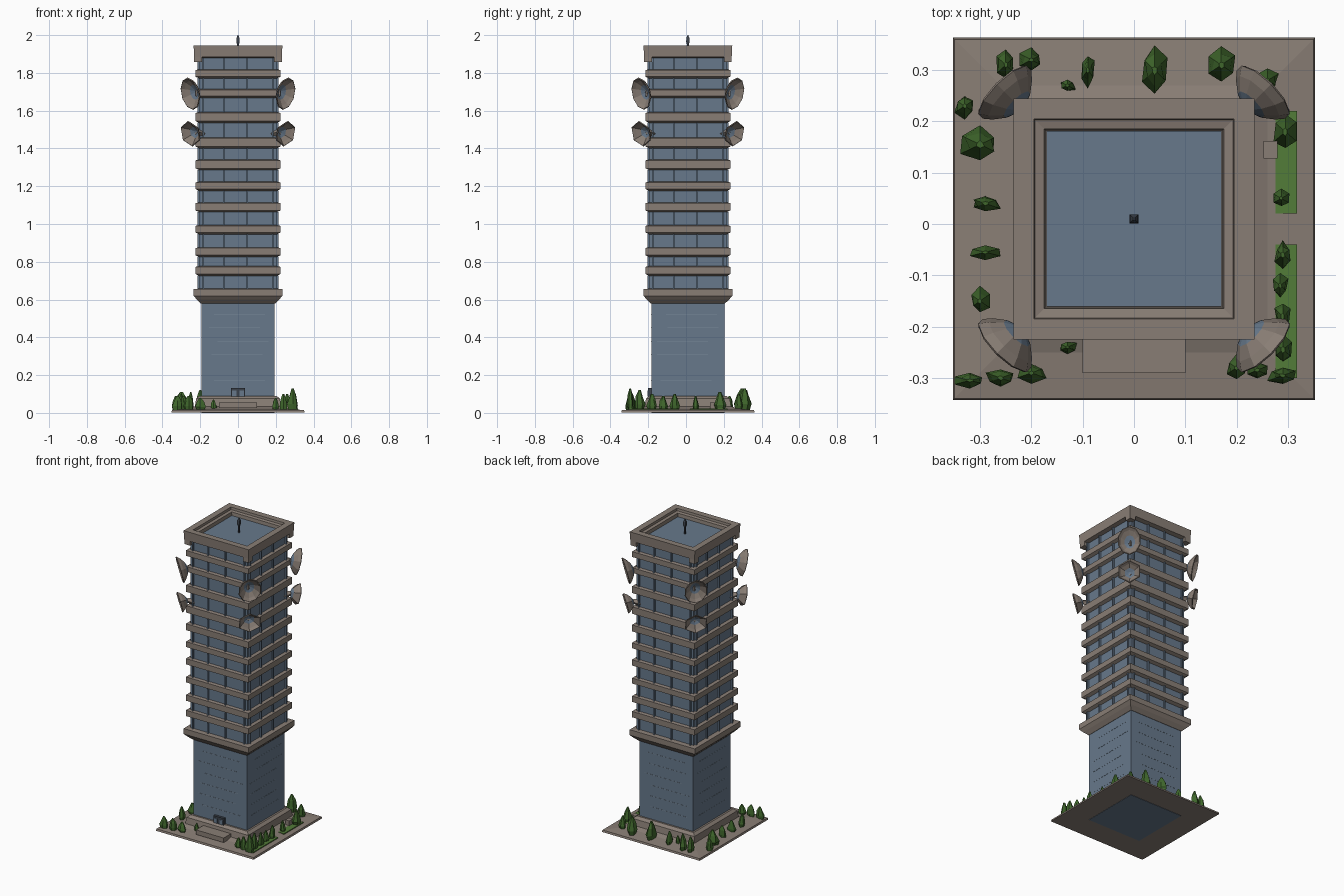
import bpy, bmesh, math, random
from mathutils import Vector, Matrix

if "Cube" in bpy.data.objects:
    bpy.data.objects.remove(bpy.data.objects["Cube"])

random.seed(4)
CY = 0.01  # tower centre in y


def material(name, r, g, b):
    m = bpy.data.materials.new(name)
    m.diffuse_color = (r, g, b, 1)
    m.use_nodes = True
    m.node_tree.nodes["Principled BSDF"].inputs["Base Color"].default_value = m.diffuse_color
    return m


CONCRETE = material("warm grey concrete", 0.25, 0.208, 0.178)
GLASS = material("blue glass", 0.135, 0.19, 0.26)
PALE = material("pale blue seam", 0.2, 0.26, 0.33)
DARK = material("dark metal", 0.045, 0.055, 0.07)
LEAF = material("leaf green", 0.05, 0.135, 0.025)
LAWN = material("lawn green", 0.085, 0.2, 0.04)


def finish(name, bm, mats, recalc=True):
    if recalc:
        bmesh.ops.recalc_face_normals(bm, faces=bm.faces)
    me = bpy.data.meshes.new(name)
    bm.to_mesh(me)
    bm.free()
    for m in mats:
        me.materials.append(m)
    ob = bpy.data.objects.new(name, me)
    bpy.context.collection.objects.link(ob)
    return ob


def add_loft(bm, profile, n=4, center=(0, CY), sx=1, sy=1, jitter=0.0):
    """Stack of n-sided rings from (half width, z) pairs, capped at both ends."""
    rings = []
    k = 1 / math.cos(math.pi / n)
    for h, z in profile:
        ring = []
        for i in range(n):
            a = 2 * math.pi * (i + 0.5) / n
            r = h * k * (1 + random.uniform(-jitter, jitter))
            ring.append(bm.verts.new((center[0] + r * sx * math.cos(a),
                                      center[1] + r * sy * math.sin(a), z)))
        rings.append(ring)
    for lo, hi in zip(rings, rings[1:]):
        for i in range(n):
            j = (i + 1) % n
            bm.faces.new((lo[i], lo[j], hi[j], hi[i]))
    bm.faces.new(rings[0][::-1])
    bm.faces.new(rings[-1])


def loft(name, profile, mat):
    bm = bmesh.new()
    add_loft(bm, profile)
    return finish(name, bm, [mat])


def add_box(bm, c, s, turn=0):
    """Box at c with size s, turned about the tower axis by quarter turns."""
    m = (Matrix.Translation((0, CY, 0)) @ Matrix.Rotation(turn * math.pi / 2, 4, 'Z')
         @ Matrix.Translation(c) @ Matrix.Diagonal((*s, 1)))
    bmesh.ops.create_cube(bm, size=1, matrix=m)


# Ground plate with slightly uneven edges, rising to a plinth
bm = bmesh.new()
add_loft(bm, [(0.353, 0.002), (0.35, 0.014), (0.26, 0.024), (0.228, 0.035),
              (0.222, 0.075), (0.205, 0.09)])
finish("ground_and_plinth", bm, [CONCRETE])
bm = bmesh.new()
add_box(bm, (0, -0.25, 0.04), (0.2, 0.1, 0.03))
finish("entrance_step", bm, [CONCRETE])

# Tower glass: lower shaft and upper floors
loft("lower_shaft", [(0.193, 0), (0.193, 0.6)], GLASS)
loft("upper_floors", [(0.205, 0.6), (0.205, 1.89)], GLASS)

# Collar above the shaft and floor bands
loft("collar", [(0.195, 0.578), (0.218, 0.6), (0.235, 0.62), (0.235, 0.655),
                (0.205, 0.658)], CONCRETE)
bands = [(0.735, 0.773), (0.835, 0.873), (0.955, 0.99), (1.072, 1.11), (1.185, 1.22),
         (1.295, 1.337), (1.41, 1.455), (1.545, 1.588), (1.677, 1.71), (1.78, 1.815)]
bm = bmesh.new()
for z0, z1 in bands:
    add_loft(bm, [(0.204, z0 - 0.01), (0.225, z0), (0.225, z1), (0.204, z1 + 0.004)])
finish("floor_bands", bm, [CONCRETE])

# Stepped roof parapet with dropped corners, and the roof deck inside
loft("roof_parapet", [(0.203, 1.878), (0.232, 1.885), (0.235, 1.945), (0.195, 1.945),
                      (0.193, 1.93), (0.175, 1.926), (0.172, 1.9)], CONCRETE)
bm = bmesh.new()
for t in range(4):
    add_box(bm, (0.211, 0.211, 1.875), (0.042, 0.042, 0.035), t)
finish("parapet_corners", bm, [CONCRETE])
loft("roof_deck", [(0.171, 1.895), (0.171, 1.905)], GLASS)

# Rooftop mast
bm = bmesh.new()
add_loft(bm, [(0.004, 1.9), (0.005, 1.95), (0.009, 1.965), (0.008, 1.985), (0.002, 2.0)])
finish("roof_mast", bm, [DARK])

# Window fins on each floor
bm = bmesh.new()
bottoms = [0.655] + [b[1] for b in bands]
tops = [b[0] - 0.008 for b in bands] + [1.88]
for z0, z1 in zip(bottoms, tops):
    for t in range(4):
        for x in (-0.185, -0.075, 0.05, 0.185):
            add_box(bm, (x, -0.207, (z0 + z1) / 2), (0.008, 0.016, z1 - z0), t)
finish("window_fins", bm, [GLASS])

# Thin seams on the lower shaft
bm = bmesh.new()
for t in range(4):
    for i in range(6):
        add_box(bm, (random.uniform(-0.03, 0.03), -0.193, 0.17 + 0.07 * i),
                (0.27, 0.002, 0.002), t)
finish("shaft_seams", bm, [PALE])

# Entrance
bm = bmesh.new()
add_box(bm, (0, -0.2, 0.108), (0.075, 0.02, 0.045))
finish("entrance_door", bm, [DARK])
bm = bmesh.new()
for x in (-0.02, 0.02):
    add_box(bm, (x, -0.211, 0.103), (0.024, 0.004, 0.03))
finish("entrance_glass", bm, [GLASS])


# Corner dishes: shallow bowls opening outward, tipped slightly down
def dish(name, sx, sy, z, rx, ry, n):
    bm = bmesh.new()
    rings = []
    for f, d in ((0.2, -0.045), (0.5, -0.035), (0.82, -0.016), (1.0, 0.0)):
        rings.append([bm.verts.new((rx * f * math.cos(2 * math.pi * (i + 0.5) / n),
                                    ry * f * math.sin(2 * math.pi * (i + 0.5) / n), d))
                      for i in range(n)])
    bm.faces.new(rings[0]).material_index = 1
    for k, (a, b) in enumerate(zip(rings, rings[1:])):
        for i in range(n):
            j = (i + 1) % n
            f = bm.faces.new((a[i], a[j], b[j], b[i]))
            f.material_index = 1 if k == 0 else 0
    axis = Vector((sx, sy, -0.35))
    m = Matrix.Translation((sx * 0.252, CY + sy * 0.247, z)) @ \
        axis.to_track_quat('Z', 'Y').to_matrix().to_4x4()
    bm.transform(m)
    ob = finish(name, bm, [CONCRETE, GLASS], recalc=False)
    s = ob.modifiers.new("thickness", 'SOLIDIFY')
    s.thickness = 0.006
    # Bracket back to the tower corner
    bm = bmesh.new()
    a = Vector((sx * 0.19, CY + sy * 0.19, z))
    b = m @ Vector((0, 0, -0.043))
    d = b - a
    bmesh.ops.create_cone(bm, cap_ends=True, segments=4, radius1=0.025, radius2=0.014,
                          depth=d.length, matrix=Matrix.Translation((a + b) / 2)
                          @ d.to_track_quat('Z', 'Y').to_matrix().to_4x4())
    finish(name + "_bracket", bm, [CONCRETE])


for sx in (-1, 1):
    for sy in (-1, 1):
        dish("upper_dish", sx, sy, 1.69, 0.07, 0.088, 10)
        dish("lower_dish", sx, sy, 1.478, 0.074, 0.07, 6)

# Lawns and a small planter box
bm = bmesh.new()
for y, l in ((0.12, 0.2), (-0.17, 0.26)):
    add_box(bm, (0.297, y - CY, 0.019), (0.042, l, 0.009))
finish("lawns", bm, [LAWN])
bm = bmesh.new()
add_box(bm, (0.266, 0.135, 0.035), (0.028, 0.034, 0.04))
finish("planter_box", bm, [CONCRETE])

# Shrubs: (x, y, height, x half width, y half width)
shrubs = [
    (-0.25, 0.31, 0.11, .016, .026), (-0.20, 0.32, 0.12, .02, .018),
    (-0.13, 0.27, 0.07, .014, .012), (-0.09, 0.30, 0.1, .012, .028),
    (0.04, 0.30, 0.13, .022, .036), (0.17, 0.31, 0.13, .024, .028),
    (0.26, 0.28, 0.10, .02, .02), (-0.33, 0.23, 0.09, .018, .02),
    (-0.30, 0.155, 0.11, .034, .028), (-0.29, 0.04, 0.09, .026, .015),
    (-0.29, -0.055, 0.09, .028, .012), (-0.30, -0.15, 0.1, .018, .022),
    (-0.32, -0.305, 0.09, .03, .013), (-0.26, -0.30, 0.09, .026, .016),
    (-0.2, -0.29, 0.08, .026, .016), (-0.13, -0.24, 0.07, .016, .012),
    (0.2, -0.28, 0.08, .018, .02), (0.24, -0.285, 0.1, .022, .016),
    (0.29, -0.295, 0.13, .026, .016), (0.295, 0.18, 0.11, .02, .03),
    (0.287, 0.05, 0.09, .014, .014), (0.29, -0.06, 0.1, .016, .022),
    (0.285, -0.12, 0.09, .014, .02), (0.29, -0.18, 0.1, .015, .026),
    (0.29, -0.245, 0.12, .017, .024),
]
bm = bmesh.new()
for x, y, h, wx, wy in shrubs:
    add_loft(bm, [(0.7, 0.012), (0.95, 0.012 + (h - 0.012) * 0.3),
                  (0.7, h * 0.72), (0.2, h)], 6, (x, y), wx, wy, 0.25)
finish("shrubs", bm, [LEAF])
